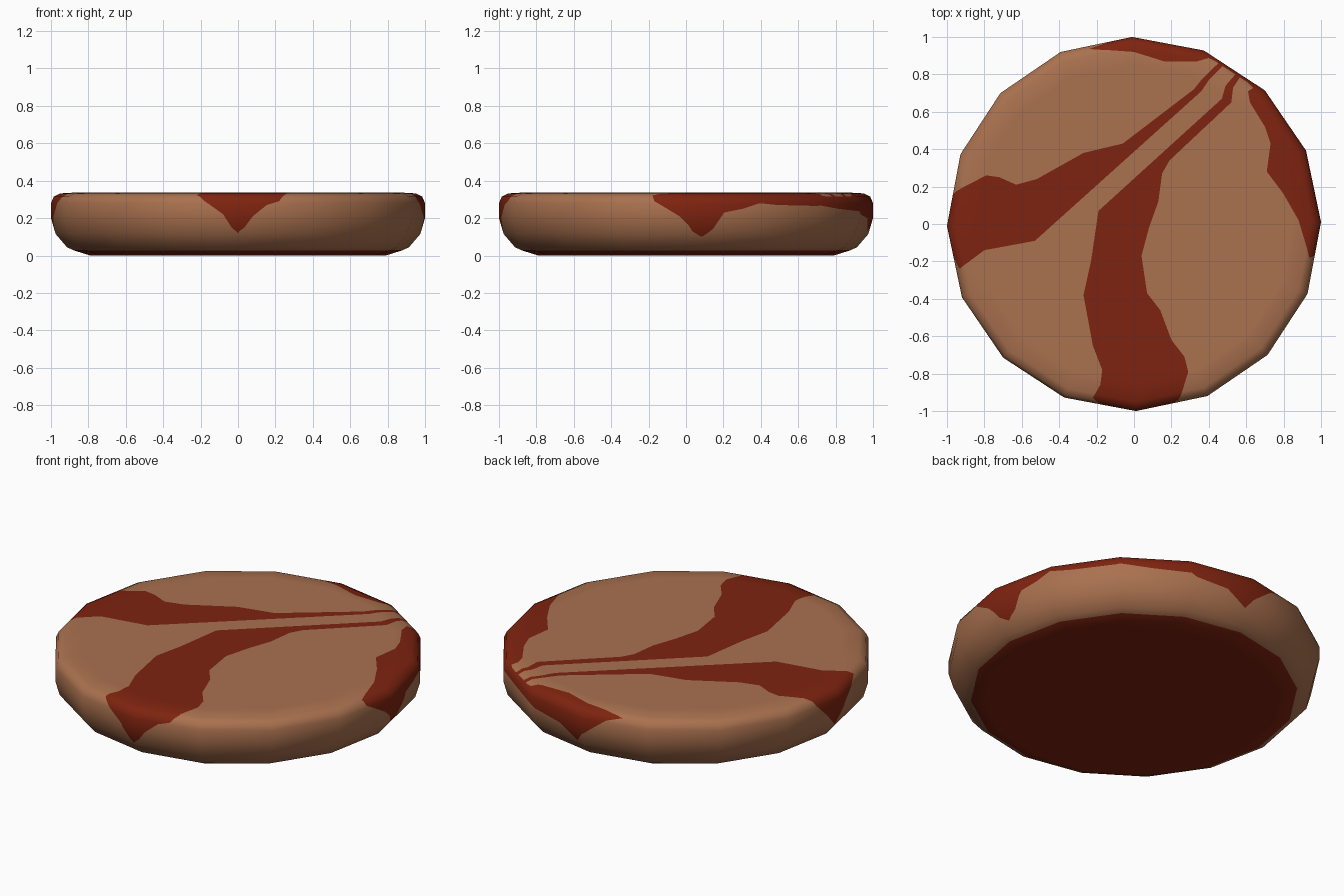
import bpy, bmesh, math
from mathutils import Vector

if "Cube" in bpy.data.objects:
    bpy.data.objects.remove(bpy.data.objects["Cube"])

SIDES = 16
STEP = 2 * math.pi / SIDES
OFFSET = math.radians(0.6)
APO = math.cos(STEP / 2)

# Lathe profile (radius, height) from the top edge round to the base
PROFILE = [(.85, .338), (.95, .332), (.985, .315), (1, .28), (1, .2),
           (.975, .115), (.915, .045), (.88, .028), (.79, 0)]
DIST = [.85]                      # unrolled distance from the top centre
for p, q in zip(PROFILE, PROFILE[1:]):
    DIST.append(DIST[-1] + math.dist(p, q))
segs = [(Vector(q) - Vector(p)).normalized() for p, q in zip(PROFILE, PROFILE[1:])]
outs = [Vector((-s.y, s.x)) for s in segs]
NORMALS = ([Vector((0, 1))] + [(a + b).normalized() for a, b in zip(outs, outs[1:])]
           + [Vector((0, -1))])


def along(d):
    """Profile segment and fraction for an unrolled distance."""
    for i in range(len(DIST) - 1):
        if d <= DIST[i + 1]:
            return i, max(0, (d - DIST[i]) / (DIST[i + 1] - DIST[i]))
    return len(DIST) - 2, 1


def sector_mid(angle):
    return OFFSET + (math.floor((angle - OFFSET) / STEP) + .5) * STEP


def side(deg, z):
    """Unrolled position of a point on the side wall."""
    a = math.radians(deg)
    for i, (p, q) in enumerate(zip(PROFILE, PROFILE[1:])):
        if q[1] <= z:
            d = DIST[i] + (DIST[i + 1] - DIST[i]) * (p[1] - z) / (p[1] - q[1])
            break
    d *= APO / math.cos(a - sector_mid(a))
    return (d * math.cos(a), d * math.sin(a))


# Outlines of the painted streaks: top points as x, y; drips by angle and height
left_streak = [(-.79, .26), (-.72, .25), (-.63, .21), (-.52, .24), (-.27, .38),
               (-.06, .43), (.32, .72), (.36, .77), (.45, .86), side(62.5, .3),
               side(60.5, .3), (.47, .84), (.40, .77), (.36, .71), (-.53, -.09),
               (-.8, -.14), (-.935, -.24), side(191, .29), side(185, .22),
               side(180, .12), side(175, .21), side(171, .28), (-.945, .18)]
front_streak = [(-.19, .07), (.47, .67), (.49, .74), (.55, .81), side(56, .3),
                side(53.5, .3), (.57, .79), (.53, .73), (.52, .65), (.19, .34), (.15, .27),
                (.13, .12), (.08, -.02), (.04, -.17), (.07, -.37), (.14, -.46),
                (.2, -.62), (.27, -.71), (.29, -.79), (.25, -.92), side(-77, .29),
                side(-81, .27), side(-85.4, .21), side(-88, .15), side(-90, .12),
                side(-92, .15), side(-94.6, .22), side(-100.5, .29), (-.22, -.93),
                (-.18, -.86), (-.17, -.78), (-.22, -.65), (-.27, -.38), (-.23, -.2)]
rim_streak = [(.64, .73), (.61, .71), (.62, .65), (.70, .52), (.73, .43), (.71, .28),
              (.8, .16), (.88, .02), (.94, -.18), side(-10, .29), side(-2, .21),
              side(2, .13), side(5, .10), side(8.5, .14), side(12, .23), side(18, .25),
              side(30, .27), side(45, .265), side(56, .25), side(70, .22),
              side(81, .2), side(88, .125), side(92, .2), side(99, .29), (-.24, .94),
              (-.2, .935), (0, .92), (.16, .87), (.34, .87), (.4, .89),
              side(64, .315), side(51, .315)]
STREAKS = [left_streak, front_streak, rim_streak]


def inside(pt, poly):
    hit = False
    for (x1, y1), (x2, y2) in zip(poly, poly[1:] + poly[:1]):
        if (y1 > pt.y) != (y2 > pt.y) and pt.x < x1 + (x2 - x1) * (pt.y - y1) / (y2 - y1):
            hit = not hit
    return hit


# Unrolled flat disc: top polygon plus one ring per profile step
bm = bmesh.new()
rings = [[bm.verts.new((d * math.cos(OFFSET + i * STEP), d * math.sin(OFFSET + i * STEP), 0))
          for i in range(SIDES)] for d in DIST]
bm.faces.new(rings[0])
for a, b in zip(rings, rings[1:]):
    for i in range(SIDES):
        j = (i + 1) % SIDES
        bm.faces.new((a[i], b[i], b[j], a[j]))

# Cut the streak outlines into the faces they pass through
for poly in STREAKS:
    for a, b in zip(poly, poly[1:] + poly[:1]):
        a, b = Vector((*a, 0)), Vector((*b, 0))
        lo = [min(a[k], b[k]) - .001 for k in (0, 1)]
        hi = [max(a[k], b[k]) + .001 for k in (0, 1)]
        hit = [f for f in bm.faces if all(
            min(v.co[k] for v in f.verts) <= hi[k] and
            max(v.co[k] for v in f.verts) >= lo[k] for k in (0, 1))]
        geom = hit + list({e for f in hit for e in f.edges}) + \
            list({v for f in hit for v in f.verts})
        d = b - a
        bmesh.ops.bisect_plane(bm, geom=geom, dist=1e-5, plane_co=a,
                               plane_no=Vector((-d.y, d.x, 0)).normalized())


def unrolled(co):
    a = math.atan2(co.y, co.x)
    return co.length * math.cos(a - sector_mid(a)) / APO


# Colour by outline, and the underside by distance
for f in bm.faces:
    c = f.calc_center_median()
    f.smooth = True
    f.material_index = int(unrolled(c) > DIST[-2] or any(inside(c, p) for p in STREAKS))

# Fold the flat disc onto the profile
normals = []
bm.verts.index_update()
bm.verts.ensure_lookup_table()
for v in bm.verts:
    d = unrolled(v.co)
    if d <= DIST[0]:
        v.co.z = PROFILE[0][1]
        normals.append((0, 0, 1))
        continue
    i, t = along(d)
    r, z = Vector(PROFILE[i]).lerp(Vector(PROFILE[i + 1]), t)
    n = NORMALS[i].lerp(NORMALS[i + 1], t).normalized()
    u = v.co.normalized()
    normals.append((u.x * n.x, u.y * n.x, n.y))
    v.co = Vector((v.co.x * r / d, v.co.y * r / d, z))

# Base cap
rim = [e for e in bm.edges if e.is_boundary]
for f in bmesh.ops.contextual_create(bm, geom=rim)["faces"]:
    f.normal_update()
    if f.normal.z > 0:
        f.normal_flip()
    f.material_index = 1
    f.smooth = True

mesh = bpy.data.meshes.new("round_disc")
bm.to_mesh(mesh)
bm.free()
for name, col in (("tan", (.40, .165, .078, 1)), ("dark_red", (.21, .017, .005, 1))):
    mat = bpy.data.materials.new(name)
    mat.diffuse_color = col
    mat.use_nodes = True
    mat.node_tree.nodes["Principled BSDF"].inputs["Base Color"].default_value = mat.diffuse_color
    mesh.materials.append(mat)
mesh.normals_split_custom_set_from_vertices(normals)
obj = bpy.data.objects.new("round_disc", mesh)
bpy.context.collection.objects.link(obj)
